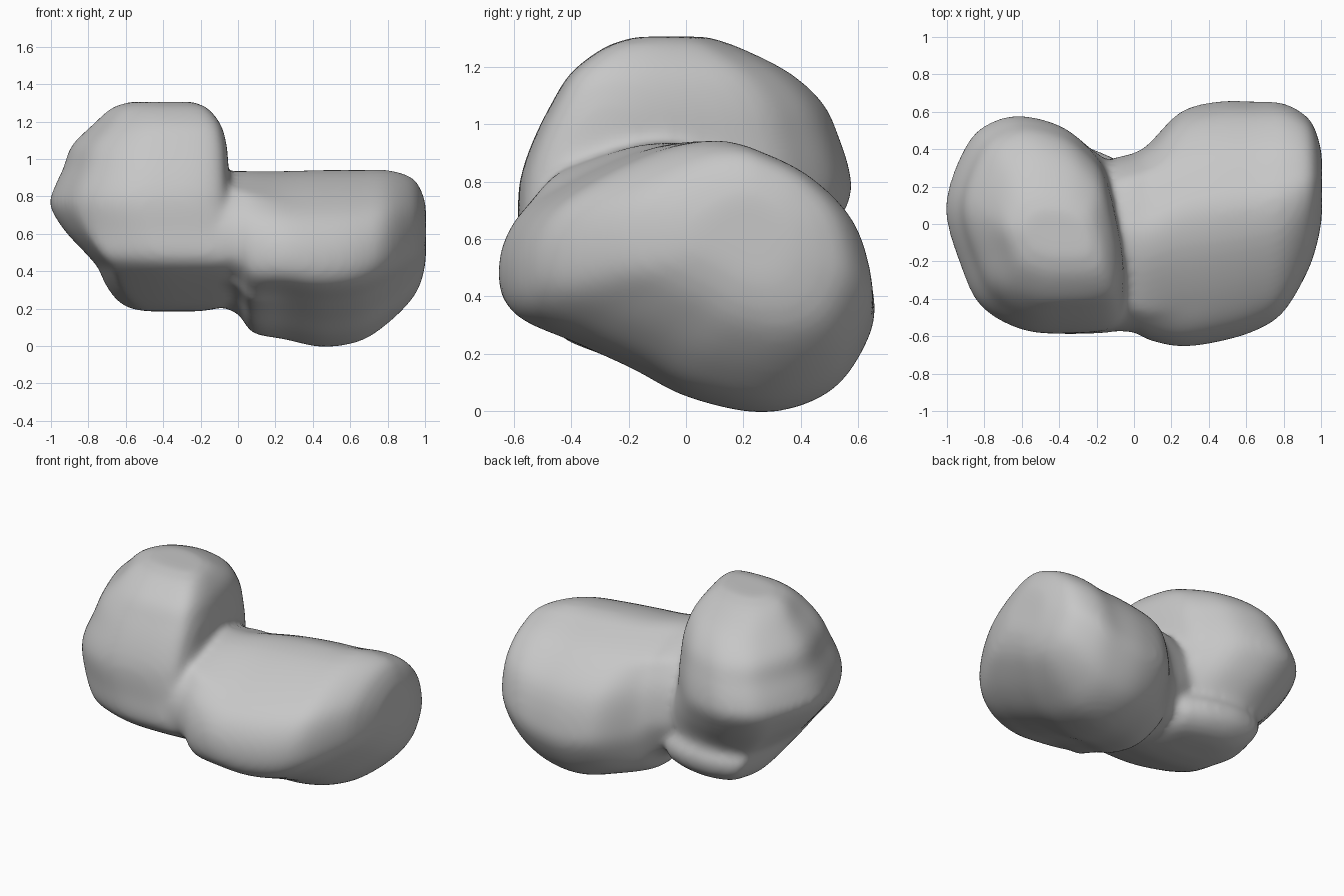
import bpy
import bmesh
from mathutils import Vector

if "Cube" in bpy.data.objects:
    bpy.data.objects.remove(bpy.data.objects["Cube"], do_unlink=True)


def spline(points, closed, steps=5):
    """Smooth curve through points of any dimension."""
    pts = [Vector(p) for p in points]
    n = len(pts)
    if closed:
        pick = lambda i: pts[i % n]
    else:
        pick = lambda i: pts[max(0, min(n - 1, i))]
    curve = []
    for i in range(n if closed else n - 1):
        a, b, c, d = (pick(i + k) for k in (-1, 0, 1, 2))
        for s in range(steps):
            t = s / steps
            curve.append(b + (c - a) * (t / 2) + (a * 2 - b * 5 + c * 4 - d) * (t * t / 2)
                         + (b * 3 - a - c * 3 + d) * (t ** 3 / 2))
    return curve if closed else curve + [pts[-1]]


def normalised(points):
    """Map an outline to the square from -1 to 1."""
    us, vs = zip(*points)
    return [(2 * (u - min(us)) / (max(us) - min(us)) - 1,
             2 * (v - min(vs)) / (max(vs) - min(vs)) - 1) for u, v in points]


def loft(bm, outline, sections, place):
    """Skin rings of one outline, each fitted to a rectangle and made boxier."""
    unit = normalised(spline(outline, True))
    rings = []
    for s, u0, u1, v0, v1, box in spline(sections, False):
        ring = []
        for u, v in unit:
            push = 1 + box * (1 / max(abs(u), abs(v)) - 1)
            ring.append(bm.verts.new(place(s, (u0 + u1 + u * push * (u1 - u0)) / 2,
                                           (v0 + v1 + v * push * (v1 - v0)) / 2)))
        rings.append(ring)
    for a, b in zip(rings, rings[1:]):
        for i in range(len(a)):
            j = (i + 1) % len(a)
            bm.faces.new((a[i], a[j], b[j], b[i]))
    for ring in (rings[0], rings[-1]):
        tip = bm.verts.new(sum((v.co for v in ring), Vector()) / len(ring))
        for i in range(len(ring)):
            bm.faces.new((ring[i], ring[(i + 1) % len(ring)], tip))


bm = bmesh.new()

# Large lobe and neck: y-z outline swept along x
large_outline = [(-.65, .5), (-.61, .34), (-.4, .24), (-.2, .15), (0, .05), (.27, 0),
                 (.5, .08), (.63, .27), (.64, .42), (.57, .63), (.4, .8), (.2, .9),
                 (.05, .94), (-.15, .91), (-.4, .8), (-.58, .67)]
large_sections = [(-.28, -.53, .3, .3, .9, 0), (-.12, -.57, .35, .22, .93, .15),
                  (0, -.58, .38, .17, .935, .2), (.08, -.62, .43, .07, .935, .15),
                  (.25, -.655, .6, .035, .935, 0), (.45, -.63, .655, -.005, .94, 0),
                  (.65, -.57, .655, .025, .94, 0), (.8, -.47, .645, .12, .94, 0),
                  (.93, -.25, .57, .25, .9, 0), (.985, -.08, .46, .36, .82, 0),
                  (1.005, .04, .36, .47, .74, 0)]
loft(bm, large_outline, large_sections, lambda s, u, v: (s, u, v))

# Small lobe: x-y outline stacked up z, with a ledge low on the back
small_outline = [(-1, .05), (-.97, .25), (-.87, .46), (-.75, .55), (-.6, .58),
                 (-.4, .53), (-.26, .43), (-.15, .29), (-.08, .03), (-.035, -.25),
                 (-.045, -.45), (-.12, -.55), (-.35, -.58), (-.6, -.56),
                 (-.82, -.43), (-.93, -.2)]
small_sections = [(.185, -.5, -.2, .05, .26, .2), (.21, -.6, -.08, -.1, .35, .25),
                  (.27, -.67, -.03, -.25, .42, .35), (.35, -.72, 0, -.42, .44, .35),
                  (.42, -.75, 0, -.54, .41, .35), (.49, -.81, 0, -.585, .43, .35),
                  (.62, -.93, -.01, -.585, .51, .15), (.75, -1.005, -.03, -.585, .575, 0),
                  (.84, -.985, -.04, -.57, .57, 0), (.95, -.935, -.05, -.53, .535, 0),
                  (1.07, -.89, -.06, -.47, .48, 0), (1.18, -.78, -.09, -.4, .36, 0),
                  (1.27, -.68, -.16, -.28, .18, 0), (1.305, -.58, -.24, -.17, .07, 0)]
loft(bm, small_outline, small_sections, lambda s, u, v: (u, v, s))

bmesh.ops.recalc_face_normals(bm, faces=bm.faces[:])
mesh = bpy.data.meshes.new("two_lobed_rock")
bm.to_mesh(mesh)
bm.free()
rock = bpy.data.objects.new("two_lobed_rock", mesh)
bpy.context.collection.objects.link(rock)

# Plain grey stone
stone = bpy.data.materials.new("grey_stone")
stone.use_nodes = True
grey = (0.57, 0.57, 0.57, 1)
stone.diffuse_color = grey
stone.node_tree.nodes["Principled BSDF"].inputs["Base Color"].default_value = grey
mesh.materials.append(stone)

# Fuse the lobes and soften the neck
remesh = rock.modifiers.new("fuse", 'REMESH')
remesh.mode = 'VOXEL'
remesh.voxel_size = 0.02
remesh.use_smooth_shade = True
soften = rock.modifiers.new("soften", 'SMOOTH')
soften.factor = 0.5
soften.iterations = 14
